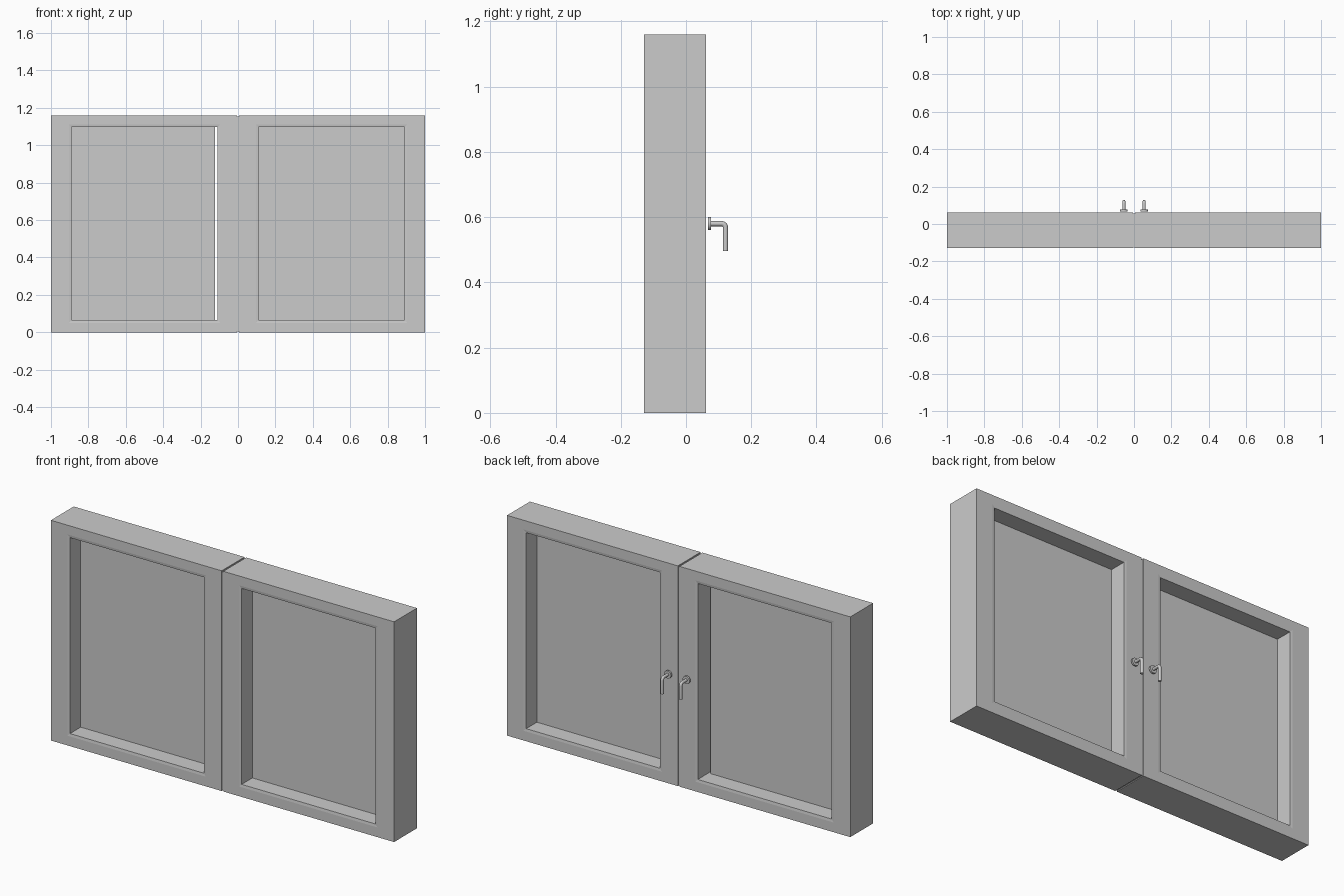
import bpy, bmesh, math

if "Cube" in bpy.data.objects:
    bpy.data.objects.remove(bpy.data.objects["Cube"])

Y_FRONT, Y_BACK = -0.129, 0.061
Y_MID = (Y_FRONT + Y_BACK) / 2
HEIGHT = 1.16
OPENING = (0.11, 0.89, 0.065, 1.097)   # x0, x1, z0, z1 of the right sash


def add_object(name, bm):
    bmesh.ops.recalc_face_normals(bm, faces=bm.faces)
    mesh = bpy.data.meshes.new(name)
    bm.to_mesh(mesh)
    bm.free()
    ob = bpy.data.objects.new(name, mesh)
    bpy.context.collection.objects.link(ob)
    return ob


def box(name, x0, x1, y0, y1, z0, z1):
    bm = bmesh.new()
    bmesh.ops.create_cube(bm, size=1)
    for v in bm.verts:
        v.co = ((x0 + x1) / 2 + v.co.x * (x1 - x0),
                (y0 + y1) / 2 + v.co.y * (y1 - y0),
                (z0 + z1) / 2 + v.co.z * (z1 - z0))
    return add_object(name, bm)


def sash(name, side):
    # rectangular rings swept through the frame's section, with a fine lip at the opening
    outer = (0.005, 1.0, 0.0, HEIGHT)
    x0, x1, z0, z1 = OPENING
    lip = (x0 - 0.014, x1 + 0.014, z0 - 0.014, z1 + 0.014)
    section = [(outer, Y_FRONT), (lip, Y_FRONT), (OPENING, Y_FRONT + 0.002),
               (OPENING, Y_BACK - 0.002), (lip, Y_BACK), (outer, Y_BACK)]
    bm = bmesh.new()
    rings = []
    for (a, b, c, d), y in section:
        corners = ((a, c), (b, c), (b, d), (a, d))
        rings.append([bm.verts.new((side * x, y, z)) for x, z in corners])
    for i, r in enumerate(rings):
        s = rings[(i + 1) % len(rings)]
        for j in range(4):
            k = (j + 1) % 4
            bm.faces.new((r[j], r[k], s[k], s[j]))
    return add_object(name, bm)


def handle(name, x):
    # round rose plate
    bpy.ops.mesh.primitive_cylinder_add(vertices=32, radius=0.02, depth=0.009,
                                        location=(x, 0.0725, 0.58),
                                        rotation=(math.pi / 2, 0, 0))
    rose = bpy.context.object
    rose.name = name + "_rose"
    bpy.ops.object.shade_smooth_by_angle()
    # bent lever swept along a path
    bend = 0.012
    path = [(0.07, 0.58)]
    for i in range(7):
        t = math.pi / 2 * i / 6
        path.append((0.121 - bend + bend * math.sin(t), 0.58 - bend + bend * math.cos(t)))
    path.append((0.121, 0.497))
    curve = bpy.data.curves.new(name + "_lever", 'CURVE')
    curve.dimensions = '3D'
    curve.bevel_depth = 0.008
    curve.bevel_resolution = 4
    curve.use_fill_caps = True
    spline = curve.splines.new('POLY')
    spline.points.add(len(path) - 1)
    for p, (y, z) in zip(spline.points, path):
        p.co = (x, y, z, 1)
    lever = bpy.data.objects.new(name + "_lever", curve)
    bpy.context.collection.objects.link(lever)


# the two sashes, their panes and handles
for label, side in (("left", -1), ("right", 1)):
    sash(label + "_sash", side)
    handle(label + "_handle", side * 0.054)

x0, x1, z0, z1 = OPENING
box("right_pane", x0, x1, Y_MID - 0.004, Y_MID + 0.004, z0, z1)
# the left pane stops just short of the meeting stile
box("left_pane", -x1, -x0 - 0.012, Y_MID - 0.004, Y_MID + 0.004, z0, z1)

# seal filling the joint between the sashes, set slightly back
box("centre_seal", -0.005, 0.005, Y_FRONT + 0.004, Y_BACK - 0.004, 0.004, HEIGHT - 0.006)
